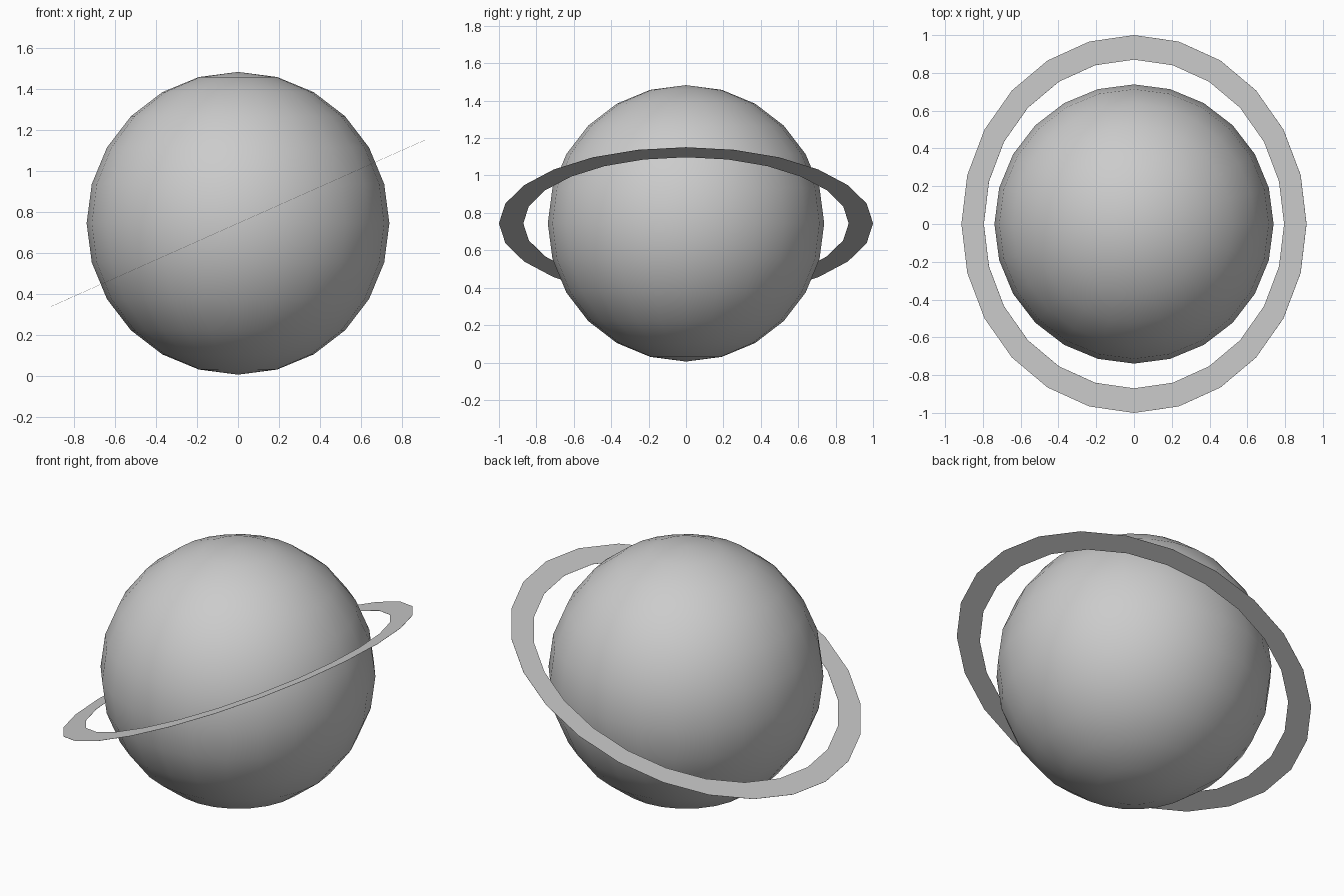
import bpy, bmesh
from math import radians, sin, cos, pi

if "Cube" in bpy.data.objects:
    bpy.data.objects.remove(bpy.data.objects["Cube"])

CENTRE = (0, 0, 0.744)
SIDES = 24

# planet: smooth globe
bpy.ops.mesh.primitive_uv_sphere_add(segments=SIDES, ring_count=12, radius=0.739, location=CENTRE)
planet = bpy.context.object
planet.name = "planet"
bpy.ops.object.shade_smooth()

# ring: paper-thin flat band, tilted up towards +x
bm = bmesh.new()


def circle(radius):
    return [bm.verts.new((radius * cos(2 * pi * i / SIDES), radius * sin(2 * pi * i / SIDES), 0))
            for i in range(SIDES)]


inner, outer = circle(0.87), circle(1.0)
for i in range(SIDES):
    j = (i + 1) % SIDES
    bm.faces.new((inner[i], outer[i], outer[j], inner[j]))
mesh = bpy.data.meshes.new("planet_ring")
bm.to_mesh(mesh)
bm.free()
ring = bpy.data.objects.new("planet_ring", mesh)
bpy.context.collection.objects.link(ring)
ring.location = CENTRE
ring.rotation_euler = (0, radians(-24), 0)
thin = ring.modifiers.new("thin", 'SOLIDIFY')
thin.thickness = 0.001
thin.offset = 0
